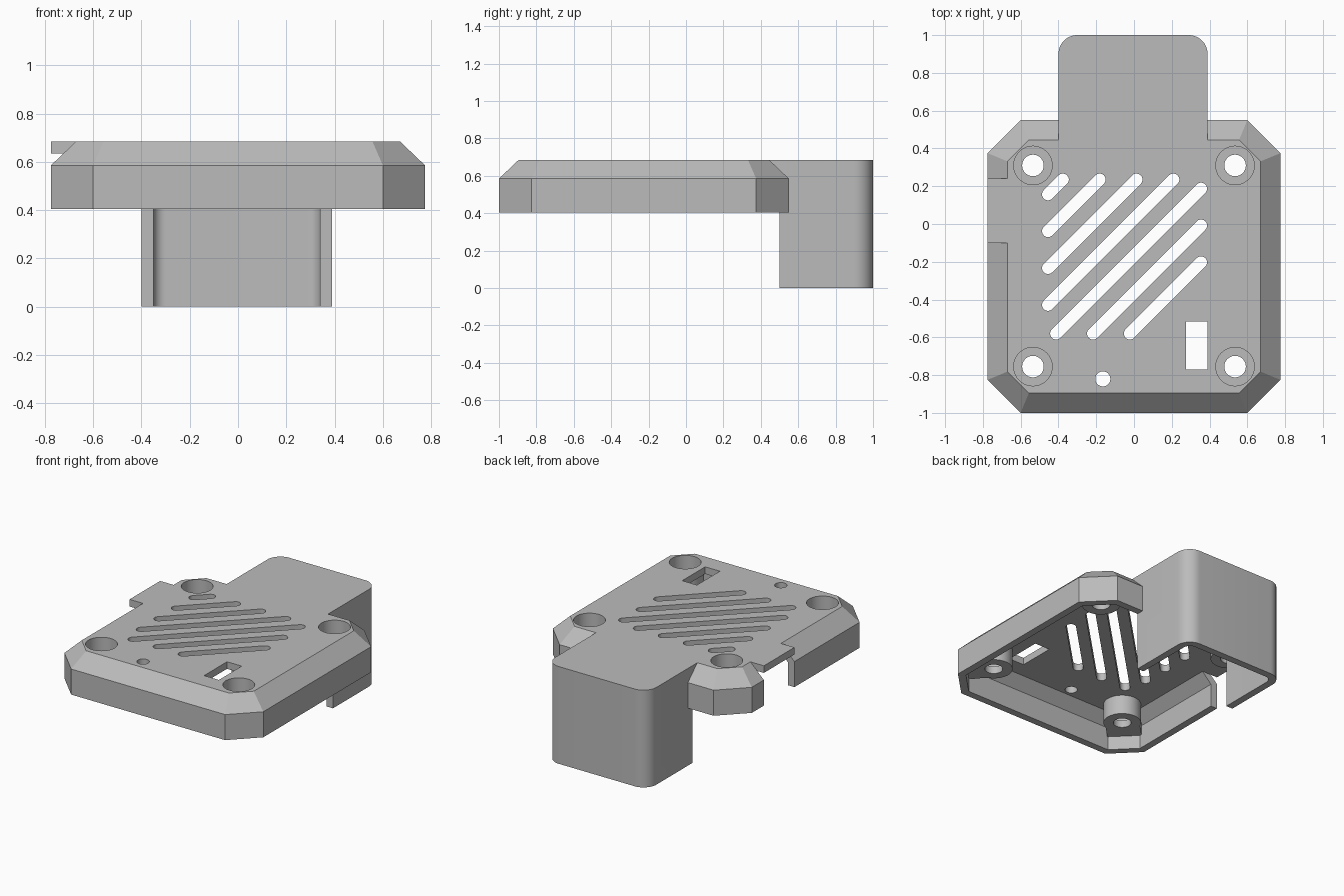
import bpy, bmesh, math
from mathutils import Matrix

if "Cube" in bpy.data.objects:
    bpy.data.objects.remove(bpy.data.objects["Cube"], do_unlink=True)

grey = bpy.data.materials.new("plain grey")
grey.use_nodes = True
grey.diffuse_color = (0.5, 0.5, 0.5, 1)
grey.node_tree.nodes["Principled BSDF"].inputs["Base Color"].default_value = (0.5, 0.5, 0.5, 1)

BASE, EDGE, TOP, WALL = 0.405, 0.585, 0.685, 0.05
CEILING = TOP - WALL


def loft(name, layers):
    """Solid through a stack of (outline, z) layers with equal point counts."""
    bm = bmesh.new()
    rings = [[bm.verts.new((x, y, z)) for x, y in pts] for pts, z in layers]
    n = len(rings[0])
    for low, high in zip(rings, rings[1:]):
        for i in range(n):
            j = (i + 1) % n
            bm.faces.new((low[i], low[j], high[j], high[i]))
    bm.faces.new(rings[0][::-1])
    bm.faces.new(rings[-1])
    bmesh.ops.recalc_face_normals(bm, faces=bm.faces)
    mesh = bpy.data.meshes.new(name)
    bm.to_mesh(mesh)
    bm.free()
    mesh.materials.append(grey)
    obj = bpy.data.objects.new(name, mesh)
    bpy.context.collection.objects.link(obj)
    return obj


def prism(name, pts, z0, z1):
    return loft(name, [(pts, z0), (pts, z1)])


def rect(x0, x1, y0, y1):
    return [(x0, y0), (x1, y0), (x1, y1), (x0, y1)]


def arc(cx, cy, r, start, end, steps):
    angles = [math.radians(start + (end - start) * i / steps) for i in range(steps + 1)]
    return [(cx + r * math.cos(a), cy + r * math.sin(a)) for a in angles]


def circle(cx, cy, r, steps=40):
    return arc(cx, cy, r, 0, 360, steps)[:-1]


def octagon(inset):
    """Lid outline, moved inwards by the same distance on every side."""
    x, y0, y1 = 0.775 - inset, -1 + inset, 0.55 - inset
    c = 0.175 - inset * (2 - math.sqrt(2))
    return [(-x + c, y0), (x - c, y0), (x, y0 + c), (x, y1 - c),
            (x - c, y1), (-x + c, y1), (-x, y1 - c), (-x, y0 + c)]


def combine(target, tool, operation):
    """Apply a boolean and discard the helper solid."""
    mod = target.modifiers.new("shape", "BOOLEAN")
    mod.operation, mod.solver, mod.object = operation, "EXACT", tool
    bpy.context.view_layer.objects.active = target
    bpy.ops.object.modifier_apply(modifier=mod.name)
    bpy.data.objects.remove(tool, do_unlink=True)


def tab_outline(x0, x1, y0, y1, r):
    return ([(x0, y0), (x1, y0)] + arc(x1 - r, y1 - r, r, 0, 90, 12)
            + arc(x0 + r, y1 - r, r, 90, 180, 12))


# Chamfered lid, side hood and hanging rear tab
cover = loft("vented_cover", [(octagon(0), BASE), (octagon(0), EDGE), (octagon(0.105), TOP)])
combine(cover, prism("hood", rect(-0.775, -0.55, -0.1, 0.24), EDGE - 0.05, TOP), "UNION")
combine(cover, prism("tab_root", rect(-0.4, 0.39, 0.3, 0.7), BASE, TOP), "UNION")
combine(cover, prism("tab", tab_outline(-0.4, 0.39, 0.5, 1, 0.1), 0, TOP), "UNION")

# Hollow interior, tab channel and side port
combine(cover, loft("cavity", [(octagon(WALL), BASE - 0.1), (octagon(WALL), EDGE - 0.02),
                               (octagon(0.12), CEILING)]), "DIFFERENCE")
combine(cover, prism("channel", tab_outline(-0.35, 0.34, 0.3, 0.95, 0.05), -0.1, CEILING), "DIFFERENCE")
combine(cover, prism("port", rect(-0.9, -0.6, -0.1, 0.24), BASE - 0.1, CEILING), "DIFFERENCE")

# Screw bosses tied to the corners, with counterbored holes
for sx in (-1, 1):
    for cy, sy in ((0.31, 1), (-0.755, -1)):
        cx = 0.535 * sx
        combine(cover, prism("boss", circle(cx, cy, 0.12), 0.5, CEILING + 0.01), "UNION")
        web = prism("web", rect(0, 0.185, -0.11, 0.11), 0.5, 0.6)
        web.data.transform(Matrix.Translation((cx, cy, 0)) @ Matrix.Rotation(math.atan2(sy, sx), 4, "Z"))
        combine(cover, web, "UNION")
        combine(cover, prism("counterbore", circle(cx, cy, 0.102), 0.55, 0.8), "DIFFERENCE")
        combine(cover, prism("screw_hole", circle(cx, cy, 0.057), 0.3, 0.8), "DIFFERENCE")

# Diagonal vents, clipped to a rectangular area
for k in range(7):
    c = 0.612 - 0.195 * k
    x0, x1 = max(-0.455, -0.58 - c), min(0.355, 0.235 - c)
    slot = arc(x1, x1 + c, 0.032, -45, 135, 10) + arc(x0, x0 + c, 0.032, 135, 315, 10)
    combine(cover, prism("vent", slot, 0.6, 0.8), "DIFFERENCE")

# Switch window and indicator hole
combine(cover, prism("window", rect(0.275, 0.39, -0.77, -0.515), 0.6, 0.8), "DIFFERENCE")
combine(cover, prism("indicator_hole", circle(-0.165, -0.82, 0.04, 24), 0.6, 0.8), "DIFFERENCE")

bpy.ops.object.select_all(action="DESELECT")
cover.select_set(True)
bpy.context.view_layer.objects.active = cover
bpy.ops.object.shade_smooth_by_angle(angle=math.radians(30))
